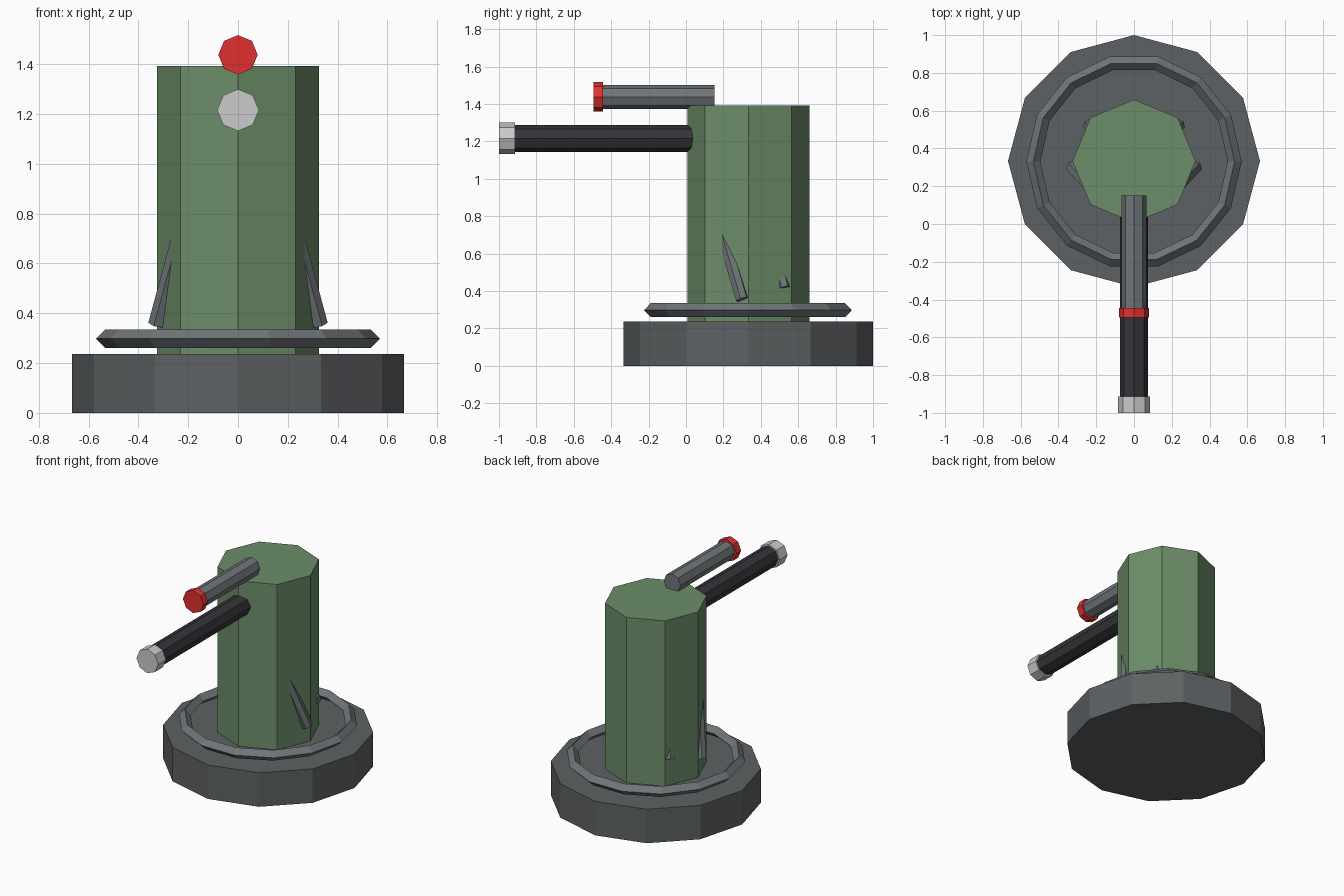
import bpy
from mathutils import Vector

if "Cube" in bpy.data.objects:
    bpy.data.objects.remove(bpy.data.objects["Cube"])

CY = 0.333  # y of the pedestal axis


def material(name, rgb):
    m = bpy.data.materials.new(name)
    m.diffuse_color = (*rgb, 1)
    m.use_nodes = True
    m.node_tree.nodes["Principled BSDF"].inputs["Base Color"].default_value = m.diffuse_color
    return m


GREEN = material("green_paint", (0.15, 0.27, 0.14))
RED = material("red_paint", (0.75, 0.03, 0.03))
DARK = material("dark_steel", (0.035, 0.035, 0.042))
BASE = material("base_grey", (0.11, 0.12, 0.125))
STEEL = material("steel_grey", (0.16, 0.18, 0.19))
LIGHT = material("light_steel", (0.55, 0.57, 0.58))


def finish(name, mat):
    ob = bpy.context.object
    ob.name = name
    ob.data.materials.append(mat)
    return ob


def rod(name, start, end, radius, sides, mat):
    """Flat-sided cylinder between two points."""
    a, b = Vector(start), Vector(end)
    axis = b - a
    rot = axis.to_track_quat('Z', 'Y').to_euler()
    bpy.ops.mesh.primitive_cylinder_add(vertices=sides, radius=radius, depth=axis.length,
                                        location=(a + b) / 2, rotation=rot)
    return finish(name, mat)


# Pedestal: base disc, ring and column
rod("base", (0, CY, 0), (0, CY, 0.237), 0.667, 12, BASE)
bpy.ops.mesh.primitive_torus_add(major_segments=14, minor_segments=4, major_radius=0.533,
                                 minor_radius=0.037, location=(0, CY - 0.002, 0.298))
finish("base_ring", STEEL)
rod("column", (0, CY, 0.2), (0, CY, 1.392), 0.326, 8, GREEN)

# Main barrel and muzzle
rod("barrel", (0, -0.95, 1.216), (0, 0.1, 1.216), 0.073, 8, DARK)
rod("muzzle", (0, -1.0, 1.216), (0, -0.914, 1.216), 0.084, 8, LIGHT)

# Sighting tube and red lens
rod("sight_tube", (0, -0.46, 1.438), (0, 0.152, 1.438), 0.065, 8, STEEL)
rod("sight_lens", (0, -0.495, 1.438), (0, -0.444, 1.438), 0.079, 8, RED)

# Braces leaning into the column, mirrored left and right
for side, s in (("right", 1), ("left", -1)):
    for place, foot, lean in (("front", (0.327, 0.30, 0.355), (-0.27, -0.29, 1)),
                              ("back", (0.237, 0.523, 0.415), (-0.30, -0.25, 1))):
        foot, lean = Vector(foot), Vector(lean)
        top = foot + lean * 0.4
        rod(f"{place}_{side}_brace", (s * foot.x, foot.y, foot.z),
            (s * top.x, top.y, top.z), 0.035, 6, STEEL)
